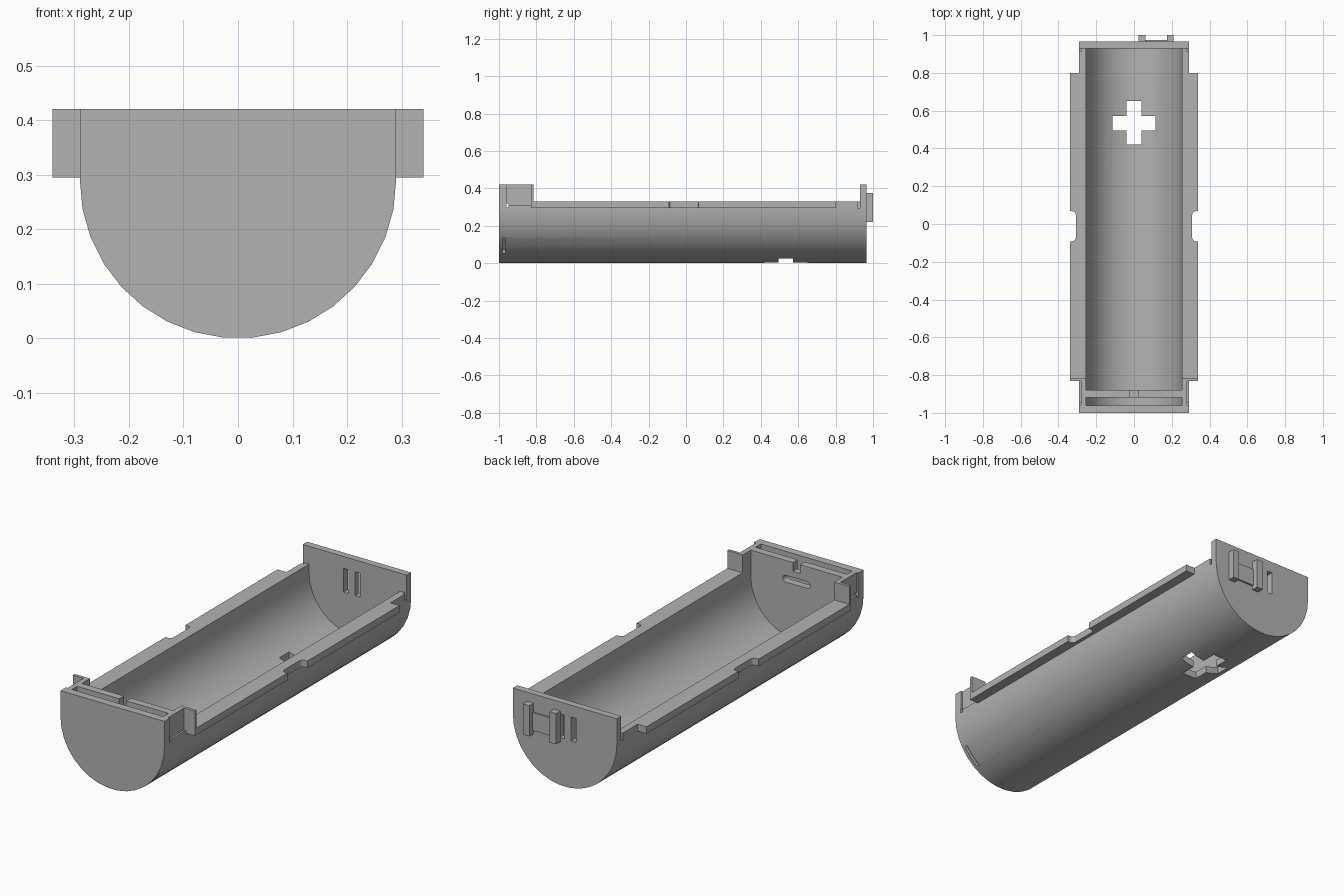
import bpy, bmesh
from math import sin, cos, pi
from mathutils import Matrix, Vector

if "Cube" in bpy.data.objects:
    bpy.data.objects.remove(bpy.data.objects["Cube"], do_unlink=True)

grey = bpy.data.materials.new("plain grey")
grey.use_nodes = True
grey.diffuse_color = (0.45, 0.45, 0.45, 1)
grey.node_tree.nodes["Principled BSDF"].inputs["Base Color"].default_value = grey.diffuse_color

AXIS_Z = 0.29   # height of the trough's axis
TOP = 0.42
RIM = 0.33


def prism(name, points, offset):
    """Closed solid: 3D outline swept along an offset."""
    bm = bmesh.new()
    face = bm.faces.new([bm.verts.new(p) for p in points])
    swept = bmesh.ops.extrude_face_region(bm, geom=[face])["geom"]
    verts = [v for v in swept if isinstance(v, bmesh.types.BMVert)]
    bmesh.ops.translate(bm, verts=verts, vec=offset)
    bmesh.ops.recalc_face_normals(bm, faces=bm.faces)
    mesh = bpy.data.meshes.new(name)
    bm.to_mesh(mesh)
    bm.free()
    mesh.materials.append(grey)
    ob = bpy.data.objects.new(name, mesh)
    bpy.context.collection.objects.link(ob)
    return ob


def box(name, x, y, z):
    base = [(x[0], y[0], z[0]), (x[1], y[0], z[0]), (x[1], y[1], z[0]), (x[0], y[1], z[0])]
    return prism(name, base, (0, 0, z[1] - z[0]))


def u_prism(name, radius, y0, y1, top, segments=17):
    """Half-round section with straight sides up to the given height."""
    arc = [(radius * cos(pi * i / segments), y0, AXIS_Z - radius * sin(pi * i / segments))
           for i in range(segments + 1)]
    return prism(name, [(radius, y0, top)] + arc + [(-radius, y0, top)], (0, y1 - y0, 0))


def activate(ob):
    bpy.ops.object.select_all(action='DESELECT')
    ob.select_set(True)
    bpy.context.view_layer.objects.active = ob


def cut(target, cutter):
    cutter.hide_render = True
    mod = target.modifiers.new("cut", 'BOOLEAN')
    mod.operation, mod.solver, mod.object = 'DIFFERENCE', 'EXACT', cutter
    activate(target)
    bpy.ops.object.modifier_apply(modifier=mod.name)
    bpy.data.objects.remove(cutter, do_unlink=True)


# Half-round shell with end plates, hollowed into a trough and a front pocket
shell = u_prism("trough_shell", 0.29, -1, 0.965, TOP)
cut(shell, u_prism("trough_cut", 0.255, -0.88, 0.93, 0.6))
cut(shell, u_prism("pocket_cut", 0.255, -0.96, -0.918, 0.6))
cut(shell, box("rim_cut", (-0.5, 0.5), (-0.815, 0.93), (RIM, 0.6)))

# Recessed front side walls and the relief gaps beside the back plate
for s in (-1, 1):
    cut(shell, box("side_recess", sorted((s * 0.28, s * 0.4)), (-0.957, -0.83), (0.31, 0.6)))
    cut(shell, box("relief_gap", sorted((s * 0.277, s * 0.4)), (0.917, 0.93), (0.295, 0.6)))
cut(shell, box("side_pinhole", (-0.5, 0.5), (-0.96, -0.948), (0.297, 0.32)))

# Divider: central notch and rounded wire slot
cut(shell, box("divider_notch", (-0.02, 0.02), (-0.93, -0.87), (0.375, 0.6)))
r, half = 0.017, 0.06
capsule = []
for i in range(18):
    a = -pi / 2 + pi * (i if i < 9 else i - 1) / 8
    side = half if i < 9 else -half
    capsule.append((side + r * cos(a), -0.93, 0.328 + r * sin(a)))
cut(shell, prism("wire_slot", capsule, (0, 0.06, 0)))

# Plus-shaped opening in the floor
cut(shell, box("plus_long", (-0.04, 0.04), (0.42, 0.65), (-0.1, 0.15)))
cut(shell, box("plus_wide", (-0.115, 0.115), (0.495, 0.572), (-0.1, 0.15)))

# Two upright slots through the back plate
for x in (-0.048, 0.016):
    cut(shell, box("back_slot", (x - 0.014, x + 0.014), (0.9, 1.0), (0.24, 0.36)))

# Narrow slit low on the left side of the front end
slit = box("slit_cut", (-0.03, 0.03), (-0.982, -0.966), (-0.055, 0.055))
slit.data.transform(Matrix.Translation(Vector((0.21, 0, 0.09))) @ Matrix.Rotation(pi / 4.1, 4, 'Y'))
cut(shell, slit)

activate(shell)
bpy.ops.object.shade_smooth_by_angle()

# Side flanges with a round-cornered notch, and upright tabs at their front ends
for s, side in ((1, "left"), (-1, "right")):
    y0, y1, inner, outer, f = -0.092, 0.068, 0.308, 0.34, 0.02
    outline = [(0.288, -0.83), (outer, -0.83), (outer, y0)]
    outline += [(inner + f * (1 - sin(pi * i / 8)), y0 + f * (1 - cos(pi * i / 8))) for i in range(5)]
    outline += [(inner + f * (1 - cos(pi * i / 8)), y1 - f * (1 - sin(pi * i / 8))) for i in range(5)]
    outline += [(outer, y1), (outer, 0.8), (0.288, 0.8)]
    prism(side + "_flange", [(s * x, y, 0.295) for x, y in outline], (0, 0, RIM - 0.295))
    box(side + "_tab", sorted((s * 0.288, s * 0.34)), (-0.83, -0.815), (0.295, TOP))

# Back pins and the low plate between them
for name, x in (("inner_pin", 0.043), ("outer_pin", 0.192)):
    box(name, (x - 0.018, x + 0.018), (0.96, 1.0), (0.22, 0.375))
box("pin_plate", (0.06, 0.175), (0.96, 0.974), (0.24, 0.33))
